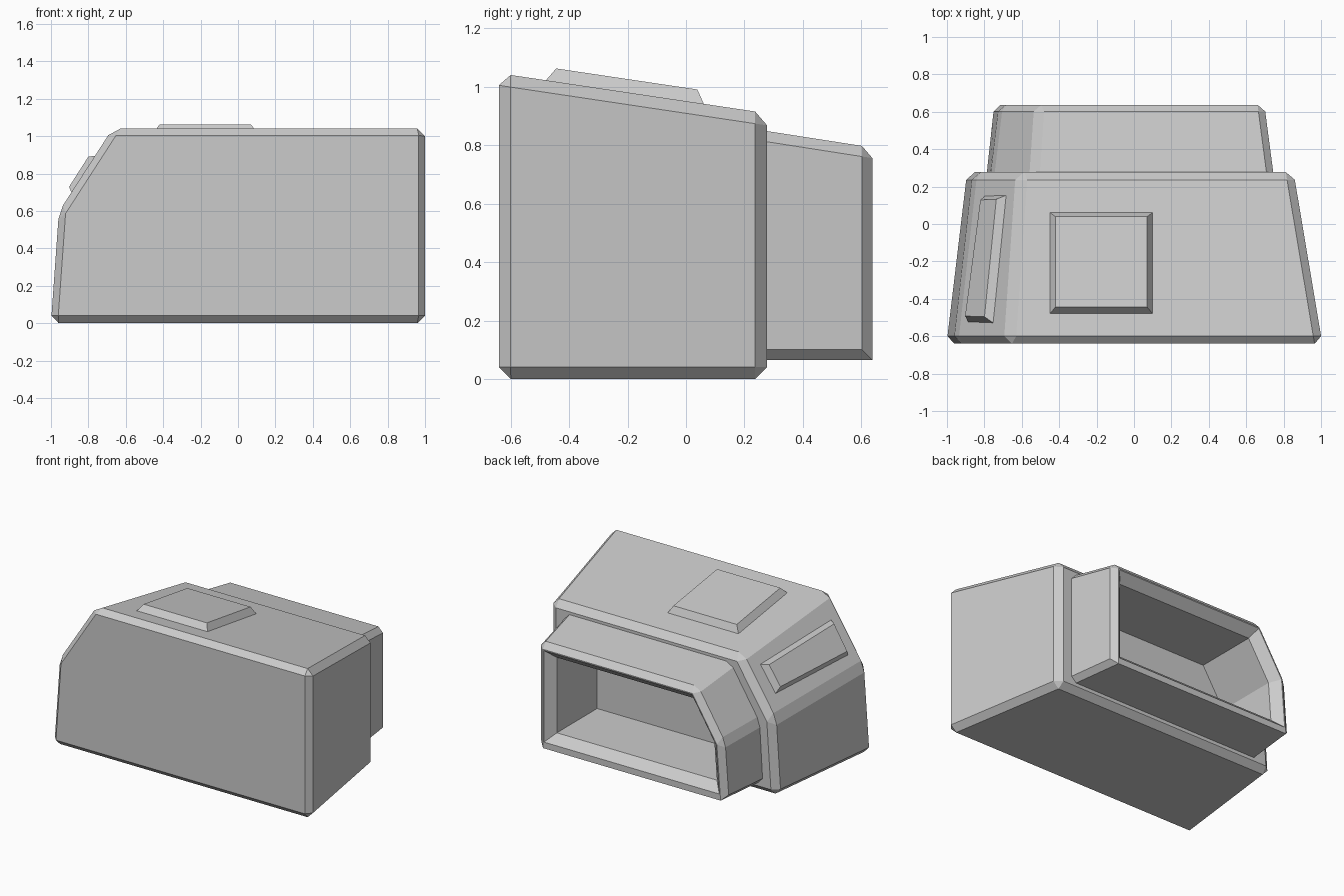
import bpy, bmesh
from mathutils import Vector

if "Cube" in bpy.data.objects:
    bpy.data.objects.remove(bpy.data.objects["Cube"])


def add_object(name, bm):
    bmesh.ops.recalc_face_normals(bm, faces=bm.faces[:])
    mesh = bpy.data.meshes.new(name)
    bm.to_mesh(mesh)
    bm.free()
    obj = bpy.data.objects.new(name, mesh)
    bpy.context.collection.objects.link(obj)
    return obj


def loft(rings):
    """Closed solid from matching (y, [(x, z), ...]) sections."""
    bm = bmesh.new()
    loops = [[bm.verts.new((x, y, z)) for x, z in pts] for y, pts in rings]
    n = len(loops[0])
    for a, b in zip(loops, loops[1:]):
        for i in range(n):
            j = (i + 1) % n
            bm.faces.new((a[i], a[j], b[j], b[i]))
    bm.faces.new(loops[0])
    bm.faces.new(loops[-1])
    return bm


def bevel(bm, edges, width):
    bmesh.ops.recalc_face_normals(bm, faces=bm.faces[:])
    bmesh.ops.bevel(bm, geom=edges, offset=width, offset_type='OFFSET',
                    segments=1, profile=0.5, affect='EDGES', clamp_overlap=True)


def inset(pts, d):
    """Move every side of a counter-clockwise section inward by d."""
    out, n = [], len(pts)
    for i in range(n):
        p0, p1, p2 = (Vector(pts[k % n]) for k in (i - 1, i, i + 1))
        a, b = (p1 - p0).normalized(), (p2 - p1).normalized()
        na, nb = Vector((-a.y, a.x)), Vector((-b.y, b.x))
        out.append(tuple(p1 + (na + nb) * d / (1 + na.dot(nb))))
    return out


def hatch(name, corners, height, margin):
    """Raised panel with sloping sides on a four-cornered patch."""
    c = [Vector(p) for p in corners]
    normal = (c[1] - c[0]).cross(c[3] - c[0]).normalized()
    top = []
    for i in range(4):
        u = (c[(i + 1) % 4] - c[i]).normalized()
        v = (c[i - 1] - c[i]).normalized()
        top.append(c[i] + (u + v) * margin + normal * height)
    bm = bmesh.new()
    low = [bm.verts.new(p - normal * 0.01) for p in c]
    high = [bm.verts.new(p) for p in top]
    bm.faces.new(low)
    bm.faces.new(high)
    for i in range(4):
        j = (i + 1) % 4
        bm.faces.new((low[i], low[j], high[j], high[i]))
    return add_object(name, bm)


# Main tapered housing, one corner cut off, every edge chamfered
front = [(-1.005, 0), (1.007, 0), (1.007, 1.046), (-0.674, 1.046), (-0.962, 0.6)]
back = [(-0.895, 0), (0.853, 0), (0.853, 0.909), (-0.61, 0.909), (-0.86, 0.52)]
bm = loft([(-0.64, front), (0.277, back)])
bevel(bm, bm.edges[:], 0.041)
body = add_object("main_housing", bm)

# Rear collar, chamfered except along the lower rear lip and hidden end
root = [(-0.79, 0.065), (0.746, 0.065), (0.746, 0.85), (-0.54, 0.85), (-0.765, 0.49)]
rim = [(-0.75, 0.065), (0.697, 0.065), (0.697, 0.792), (-0.515, 0.792), (-0.72, 0.46)]
bm = loft([(0.265, root), (0.637, rim)])
edges = []
for e in bm.edges:
    ys = [v.co.y for v in e.verts]
    low_lip = min(ys) > 0.6 and max(v.co.z for v in e.verts) < 0.1
    if max(ys) > 0.6 and not low_lip:
        edges.append(e)
bevel(bm, edges, 0.036)
collar = add_object("rear_collar", bm)

# Deep recess with a flared mouth, cut through collar and into housing
bm = loft([(0.13, inset(rim, 0.1)), (0.575, inset(rim, 0.1)),
           (0.665, inset(rim, 0.018))])
cutter = add_object("recess_cutter", bm)
cutter.hide_render = True
cutter.hide_set(True)
for obj in (body, collar):
    mod = obj.modifiers.new("recess", 'BOOLEAN')
    mod.operation = 'DIFFERENCE'
    mod.solver = 'EXACT'
    mod.object = cutter


# Raised panels on the roof and on the slanted shoulder
def roof_z(y):
    return 1.046 - 0.149 * (y + 0.64)


def slope_z(x, y):
    return 1.046 + 1.56 * (x + 0.674) - 0.257 * (y + 0.64)


hatch("roof_hatch", [(x, y, roof_z(y)) for x, y in
      ((-0.455, -0.485), (0.105, -0.485), (0.105, 0.067), (-0.455, 0.067))],
      0.045, 0.035)
hatch("shoulder_hatch", [(x, y, slope_z(x, y)) for x, y in
      ((-0.89, -0.53), (-0.75, -0.535), (-0.68, 0.16), (-0.80, 0.155))],
      0.042, 0.033)
